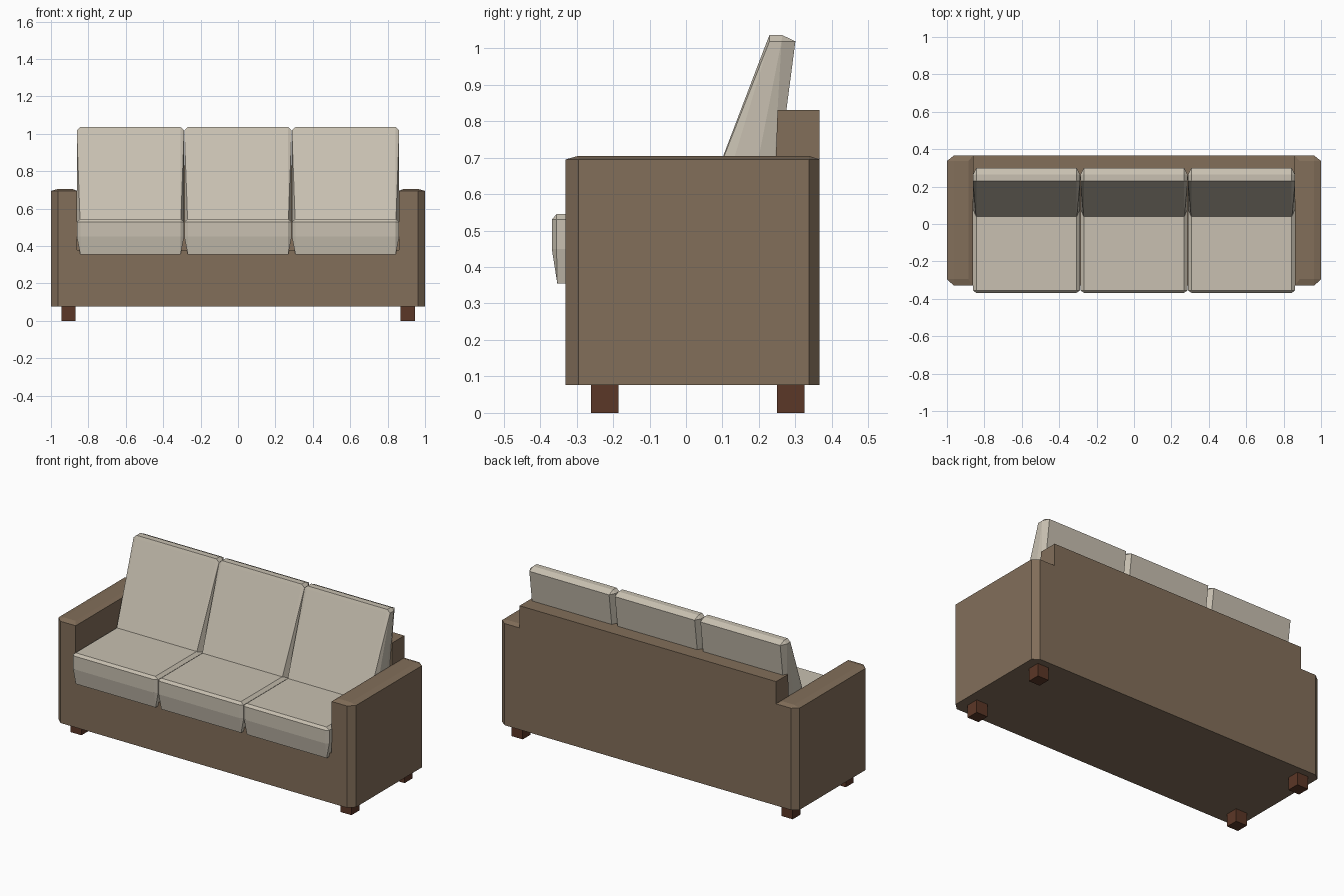
import bpy, bmesh

if "Cube" in bpy.data.objects:
    bpy.data.objects.remove(bpy.data.objects["Cube"])


def material(name, rgb):
    m = bpy.data.materials.new(name)
    m.diffuse_color = (*rgb, 1)
    m.use_nodes = True
    m.node_tree.nodes["Principled BSDF"].inputs["Base Color"].default_value = m.diffuse_color
    return m


BROWN = material("brown upholstery", (0.225, 0.158, 0.102))
CREAM = material("cream cushion", (0.58, 0.53, 0.44))
WOOD = material("dark wood", (0.105, 0.038, 0.02))


def hull(name, points, mat):
    """Convex flat-faced solid around the given points."""
    bm = bmesh.new()
    for p in points:
        bm.verts.new(p)
    res = bmesh.ops.convex_hull(bm, input=bm.verts[:])
    junk = {g for g in res["geom_interior"] + res["geom_unused"]
            if isinstance(g, bmesh.types.BMVert)}
    bmesh.ops.delete(bm, geom=list(junk), context='VERTS')
    bmesh.ops.dissolve_limit(bm, angle_limit=0.01, verts=bm.verts[:], edges=bm.edges[:])
    bmesh.ops.recalc_face_normals(bm, faces=bm.faces[:])
    me = bpy.data.meshes.new(name)
    bm.to_mesh(me)
    bm.free()
    me.materials.append(mat)
    ob = bpy.data.objects.new(name, me)
    bpy.context.collection.objects.link(ob)
    return ob


def box(name, x, y, z, mat):
    return hull(name, [(a, b, c) for a in x for b in y for c in z], mat)


def mirrored(cx, rows):
    """Points at cx +/- half width for rows of (half width, y, z)."""
    return [(cx + s * w, y, z) for w, y, z in rows for s in (-1, 1)]


FRONT, BACK, FLOOR = -0.33, 0.366, 0.077

# base and backrest
box("seat_base", (-0.87, 0.87), (FRONT, BACK), (FLOOR, 0.38), BROWN)
hull("backrest", mirrored(0, [(0.862, 0.235, 0.37), (0.862, BACK, 0.37),
                              (0.862, 0.251, 0.83), (0.862, BACK, 0.83)]), BROWN)

# arms with chamfered outer corners and a slightly domed top
for s, side in ((-1, "left"), (1, "right")):
    outline = [(0.86, FRONT), (0.963, FRONT), (1, -0.295),
               (1, 0.337), (0.963, BACK), (0.86, BACK)]
    pts = [(s * x, y, z) for x, y in outline for z in (FLOOR, 0.695)]
    pts += [(s * x, y, 0.705) for x in (0.885, 0.963) for y in (-0.295, 0.337)]
    hull(side + "_arm", pts, BROWN)
    # legs
    for y, end in ((-0.26, "front"), (0.25, "back")):
        box(f"{side}_{end}_leg", (s * 0.87, s * 0.945), (y, y + 0.075), (0, 0.08), WOOD)

# three seat cushions and three leaning back cushions
for i, place in enumerate(("left", "middle", "right")):
    cx = (i - 1) * 0.575
    seat = [(0.268, -0.353, 0.355), (0.268, 0.24, 0.355),
            (0.268, -0.355, 0.545), (0.268, 0.24, 0.545)]
    for z in (0.45, 0.53):
        seat += [(0.268, -0.368, z), (0.287, -0.355, z), (0.287, 0.24, z)]
    hull(place + "_seat_cushion", mirrored(cx, seat), CREAM)

    back = [(0.268, 0.024, 0.5), (0.287, 0.072, 0.5), (0.287, 0.16, 0.5), (0.268, 0.232, 0.5),
            (0.268, 0.222, 1.019), (0.287, 0.229, 1.019), (0.287, 0.262, 1.019), (0.268, 0.30, 1.019),
            (0.268, 0.229, 1.036), (0.268, 0.264, 1.036)]
    hull(place + "_back_cushion", mirrored(cx, back), CREAM)
